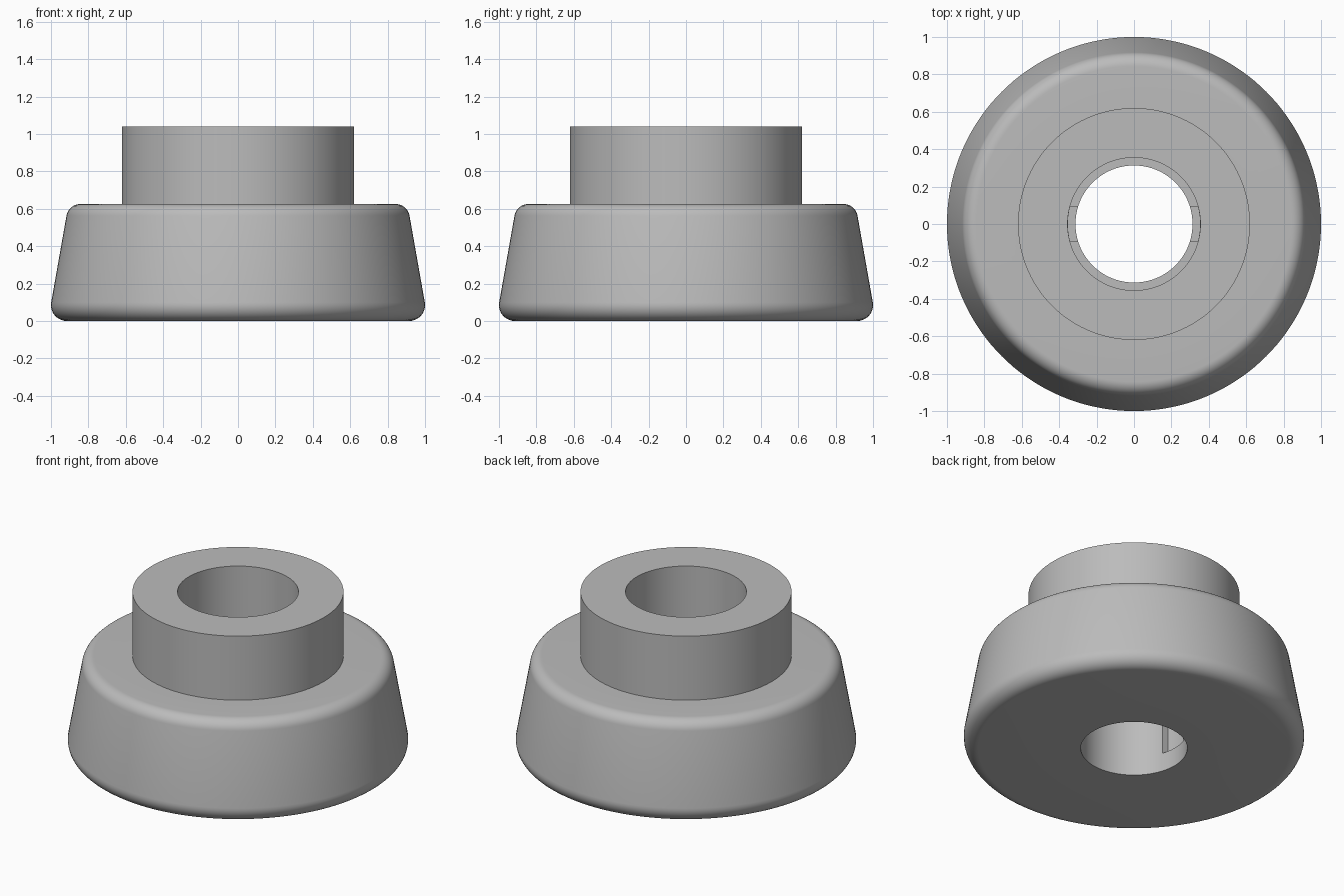
import bpy
import bmesh
from math import sin, cos, tan, pi, radians, asin

cube = bpy.data.objects.get("Cube")
if cube:
    bpy.data.objects.remove(cube, do_unlink=True)

SEGMENTS = 144
DRAFT = radians(10)            # slope of the flared skirt
BASE_TOP, HUB_TOP = 0.625, 1.04
HUB_R, BORE_R, COUNTERBORE_R = 0.62, 0.313, 0.355
LEDGE_Z, SLOT_Z, SLOT_HALF = 0.5, 0.12, 0.094
LOW_FILLET, TOP_FILLET = 0.085, 0.075

grey = bpy.data.materials.new("plain grey")
grey.use_nodes = True
colour = (0.5, 0.5, 0.5, 1)
grey.diffuse_color = colour
grey.node_tree.nodes["Principled BSDF"].inputs["Base Color"].default_value = colour


def make_object(name, bm):
    bmesh.ops.recalc_face_normals(bm, faces=bm.faces)
    mesh = bpy.data.meshes.new(name)
    bm.to_mesh(mesh)
    bm.free()
    mesh.materials.append(grey)
    obj = bpy.data.objects.new(name, mesh)
    bpy.context.collection.objects.link(obj)
    return obj


def arc(r, z, radius, start, end, steps=10):
    angles = [start + (end - start) * i / steps for i in range(steps + 1)]
    return [(r + radius * cos(a), z + radius * sin(a)) for a in angles]


def lathe(name, profile):
    bm = bmesh.new()
    rings = [[bm.verts.new((r * cos(2 * pi * i / SEGMENTS), r * sin(2 * pi * i / SEGMENTS), z))
              for i in range(SEGMENTS)] for r, z in profile]
    for a, b in zip(rings, rings[1:] + rings[:1]):
        for i in range(SEGMENTS):
            j = (i + 1) % SEGMENTS
            bm.faces.new((a[i], a[j], b[j], b[i]))
    return make_object(name, bm)


# Flared foot, hub and stepped bore as one turned profile
low = arc(1 - LOW_FILLET, LOW_FILLET, LOW_FILLET, -pi / 2, DRAFT)
top_z = BASE_TOP - TOP_FILLET
skirt_r = low[-1][0] - (top_z - low[-1][1]) * tan(DRAFT)
top = arc(skirt_r - TOP_FILLET / cos(DRAFT), top_z, TOP_FILLET, DRAFT, pi / 2)
bore = [(COUNTERBORE_R, HUB_TOP), (COUNTERBORE_R, LEDGE_Z), (BORE_R, LEDGE_Z), (BORE_R, 0)]
body = lathe("flanged_bushing", low + top + [(HUB_R, BASE_TOP), (HUB_R, HUB_TOP)] + bore)

# Two opposite keyways sunk into the ledge, with rounded outer walls
bm = bmesh.new()
slot_r = COUNTERBORE_R - 0.001
half = asin(SLOT_HALF / slot_r)
outline = arc(0, 0, slot_r, -half, half) + arc(0, 0, slot_r, pi - half, pi + half)
floor = bm.faces.new([bm.verts.new((x, y, SLOT_Z)) for x, y in outline])
extruded = bmesh.ops.extrude_face_region(bm, geom=[floor])["geom"]
bmesh.ops.translate(bm, vec=(0, 0, LEDGE_Z + 0.05 - SLOT_Z),
                    verts=[v for v in extruded if isinstance(v, bmesh.types.BMVert)])
cutter = make_object("keyway_cutter", bm)
cutter.hide_render = True

cut = body.modifiers.new("keyways", 'BOOLEAN')
cut.operation = 'DIFFERENCE'
cut.solver = 'EXACT'
cut.object = cutter
bpy.ops.object.select_all(action='DESELECT')
body.select_set(True)
bpy.context.view_layer.objects.active = body
bpy.ops.object.modifier_apply(modifier=cut.name)
bpy.data.objects.remove(cutter, do_unlink=True)
bpy.ops.object.shade_smooth_by_angle(angle=radians(30))
